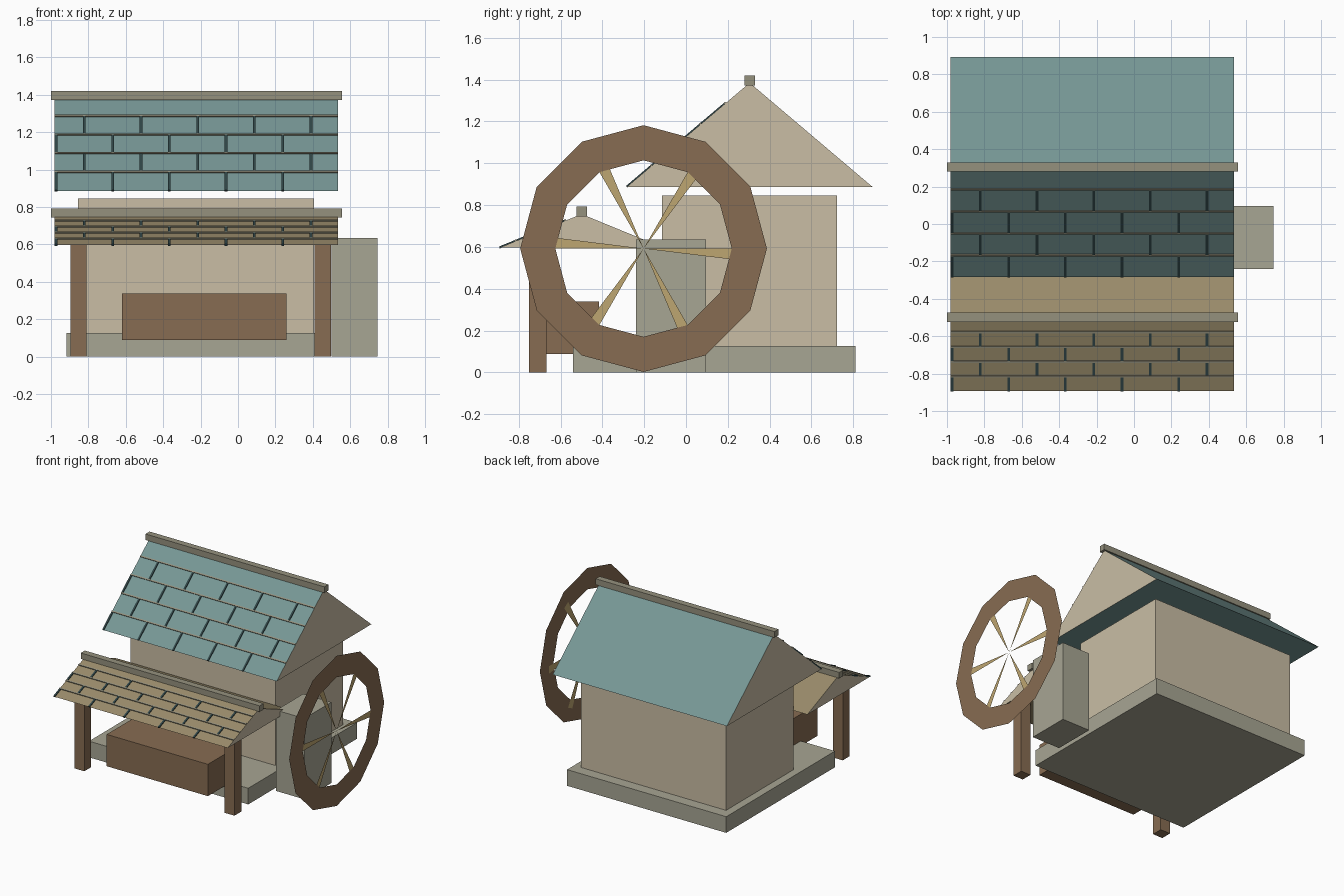
import bpy, bmesh, math
from mathutils import Matrix, Vector

if "Cube" in bpy.data.objects:
    bpy.data.objects.remove(bpy.data.objects["Cube"])


def material(name, r, g, b):
    m = bpy.data.materials.new(name)
    m.diffuse_color = [(c / 255) ** 2.2 for c in (r, g, b)] + [1]
    m.use_nodes = True
    m.node_tree.nodes["Principled BSDF"].inputs["Base Color"].default_value = m.diffuse_color
    return m


PLASTER = material("plaster", 200, 188, 163)
STONE = material("stone", 166, 164, 146)
RIDGE = material("ridge_stone", 148, 144, 125)
WOOD = material("wood", 134, 108, 83)
SPOKE = material("spoke_wood", 188, 164, 112)
TEAL = material("teal_tiles", 118, 150, 148)
TEAL_DARK = material("dark_joint", 52, 72, 74)
TAN = material("tan_tiles", 152, 138, 106)


def finish(name, bm, *mats):
    bmesh.ops.recalc_face_normals(bm, faces=bm.faces)
    me = bpy.data.meshes.new(name)
    bm.to_mesh(me)
    bm.free()
    for m in mats:
        me.materials.append(m)
    ob = bpy.data.objects.new(name, me)
    bpy.context.collection.objects.link(ob)
    return ob


def add_box(bm, x, y, z, frame=Matrix()):
    size = [b - a for a, b in (x, y, z)]
    mid = Vector([(a + b) / 2 for a, b in (x, y, z)])
    bmesh.ops.create_cube(bm, size=1, matrix=frame @ Matrix.Translation(mid) @ Matrix.Diagonal((*size, 1)))


def box(name, x, y, z, mat):
    bm = bmesh.new()
    add_box(bm, x, y, z)
    return finish(name, bm, mat)


X0, X1 = -0.98, 0.535          # both roofs share this length


def roof(name, y0, y1, z0, z1, tile):
    """Closed gable prism, ridge cap, and raised courses on the front slope."""
    ym = (y0 + y1) / 2
    bm = bmesh.new()
    ends = [[bm.verts.new((x, y, z)) for y, z in ((y0, z0), (y1, z0), (ym, z1))] for x in (X0, X1)]
    for e in ends:
        bm.faces.new(e).material_index = 1
    for i in range(3):
        j = (i + 1) % 3
        bm.faces.new((ends[0][i], ends[0][j], ends[1][j], ends[1][i]))
    finish(name, bm, tile, PLASTER)
    box(name + "_ridge", (-1.0, 0.555), (ym - 0.025, ym + 0.025), (z1 - 0.012, z1 + 0.035), RIDGE)

    # local frame on the front slope: x along eave, y up the slope, z outward
    up = Vector((0, ym - y0, z1 - z0))
    length = up.length
    up.normalize()
    normal = Vector((1, 0, 0)).cross(up)
    frame = Matrix((Vector((1, 0, 0)), up, normal)).transposed().to_4x4()
    frame.translation = (0, y0, z0)
    row = length / 5
    courses, joints = bmesh.new(), bmesh.new()
    step = (X1 - X0) / 5
    for r in range(4):
        s = (r + 1) * row
        add_box(courses, (X0, X1), (s - 0.005, s + 0.005), (-0.004, 0.007), frame)
        for k in range(5):
            x = X0 + 0.007 + (k + 0.5 * (r % 2)) * step
            add_box(joints, (x - 0.007, x + 0.007), (s - row, s - 0.005), (-0.004, 0.006), frame)
    finish(name + "_course_lines", courses, RIDGE)
    finish(name + "_tile_joints", joints, TEAL_DARK)


# House
box("foundation", (-0.917, 0.467), (-0.54, 0.81), (0, 0.127), STONE)
box("house_walls", (-0.855, 0.405), (-0.115, 0.723), (0.127, 0.845), PLASTER)
roof("main_roof", -0.283, 0.892, 0.887, 1.385, TEAL)

# Porch
roof("porch_roof", -0.892, -0.107, 0.596, 0.757, TAN)
for side, x in (("left", -0.853), ("right", 0.453)):
    box(side + "_porch_post", (x - 0.043, x + 0.043), (-0.752, -0.667), (0, 0.6), WOOD)
box("porch_trough", (-0.62, 0.26), (-0.745, -0.415), (0.088, 0.338), WOOD)

# Water wheel support
box("wheel_pier", (0.5, 0.745), (-0.24, 0.095), (0, 0.635), STONE)

# Water wheel: flat 12-sided ring with six tapered flat spokes
CY, CZ = -0.203, 0.592


def polar(radius, degrees, x=1.0):
    a = math.radians(degrees)
    return (x, CY + radius * math.cos(a), CZ + radius * math.sin(a))


bm = bmesh.new()
outer, inner = [[bm.verts.new(polar(r, 30 * i)) for i in range(12)] for r in (0.59, 0.422)]
for i in range(12):
    j = (i + 1) % 12
    bm.faces.new((inner[i], outer[i], outer[j], inner[j]))
finish("wheel_rim", bm, WOOD)

bm = bmesh.new()
for a in range(0, 360, 60):
    bm.faces.new([bm.verts.new(p) for p in
                  (polar(0, 0, 0.999), polar(0.48, a - 7, 0.999), polar(0.48, a, 0.999))])
finish("wheel_spokes", bm, SPOKE)
